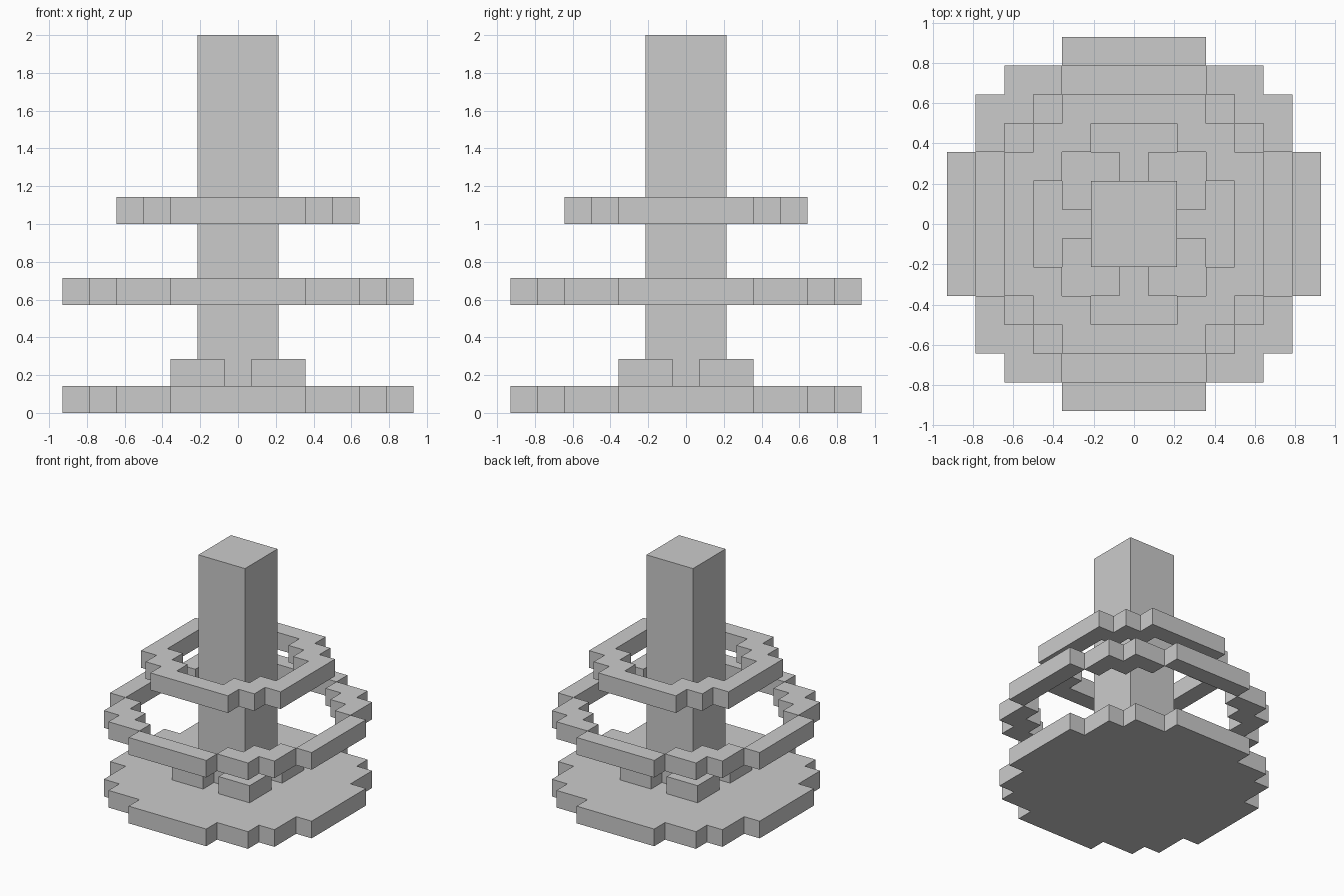
import bpy, bmesh
from mathutils import Matrix
from math import radians

if "Cube" in bpy.data.objects:
    bpy.data.objects.remove(bpy.data.objects["Cube"])

U = 1 / 7  # one block


def four_way(name, outline, z0, z1):
    """Extrude a flat outline, repeated four times around the z axis."""
    bm = bmesh.new()
    for k in range(4):
        rot = Matrix.Rotation(radians(90 * k), 3, 'Z')
        verts = [bm.verts.new(rot @ bm_pt) for bm_pt in to_points(outline, z0)]
        bm.faces.new(verts)
    bmesh.ops.remove_doubles(bm, verts=bm.verts, dist=0.001)
    ext = bmesh.ops.extrude_face_region(bm, geom=bm.faces[:])
    top = [e for e in ext["geom"] if isinstance(e, bmesh.types.BMVert)]
    bmesh.ops.translate(bm, verts=top, vec=(0, 0, (z1 - z0) * U))
    bmesh.ops.recalc_face_normals(bm, faces=bm.faces[:])
    mesh = bpy.data.meshes.new(name)
    bm.to_mesh(mesh)
    bm.free()
    obj = bpy.data.objects.new(name, mesh)
    bpy.context.collection.objects.link(obj)
    return obj


def to_points(outline, z):
    from mathutils import Vector
    return [Vector((x * U, y * U, z * U)) for x, y in outline]


# Stepped round base plate
four_way("base_plate", [(0, 0), (0, 6.5), (2.5, 6.5), (2.5, 5.5), (4.5, 5.5), (4.5, 4.5),
                        (5.5, 4.5), (5.5, 2.5), (6.5, 2.5), (6.5, 0)], 0, 1)

# Central square post
four_way("post", [(0, 0), (0, 1.5), (1.5, 1.5), (1.5, 0)], 1, 14)

# L-shaped feet wrapped around the post corners
four_way("corner_foot", [(0.5, 1.5), (0.5, 2.5), (2.5, 2.5), (2.5, 0.5),
                         (1.5, 0.5), (1.5, 1.5)], 1, 2)

# Large lower ring: straight bars and stepped corners meeting at their edges
four_way("lower_ring_bar", [(-2.5, 5.5), (-2.5, 6.5), (2.5, 6.5), (2.5, 5.5)], 4, 5)
four_way("lower_ring_corner", [(2.5, 4.5), (2.5, 5.5), (4.5, 5.5), (4.5, 4.5), (5.5, 4.5),
                               (5.5, 2.5), (4.5, 2.5), (4.5, 3.5), (3.5, 3.5), (3.5, 4.5)], 4, 5)

# Small upper ring
four_way("upper_ring", [(0, 3.5), (0, 4.5), (2.5, 4.5), (2.5, 3.5), (3.5, 3.5), (3.5, 2.5),
                        (4.5, 2.5), (4.5, 0), (3.5, 0), (3.5, 1.5), (2.5, 1.5), (2.5, 2.5),
                        (1.5, 2.5), (1.5, 3.5)], 7, 8)
